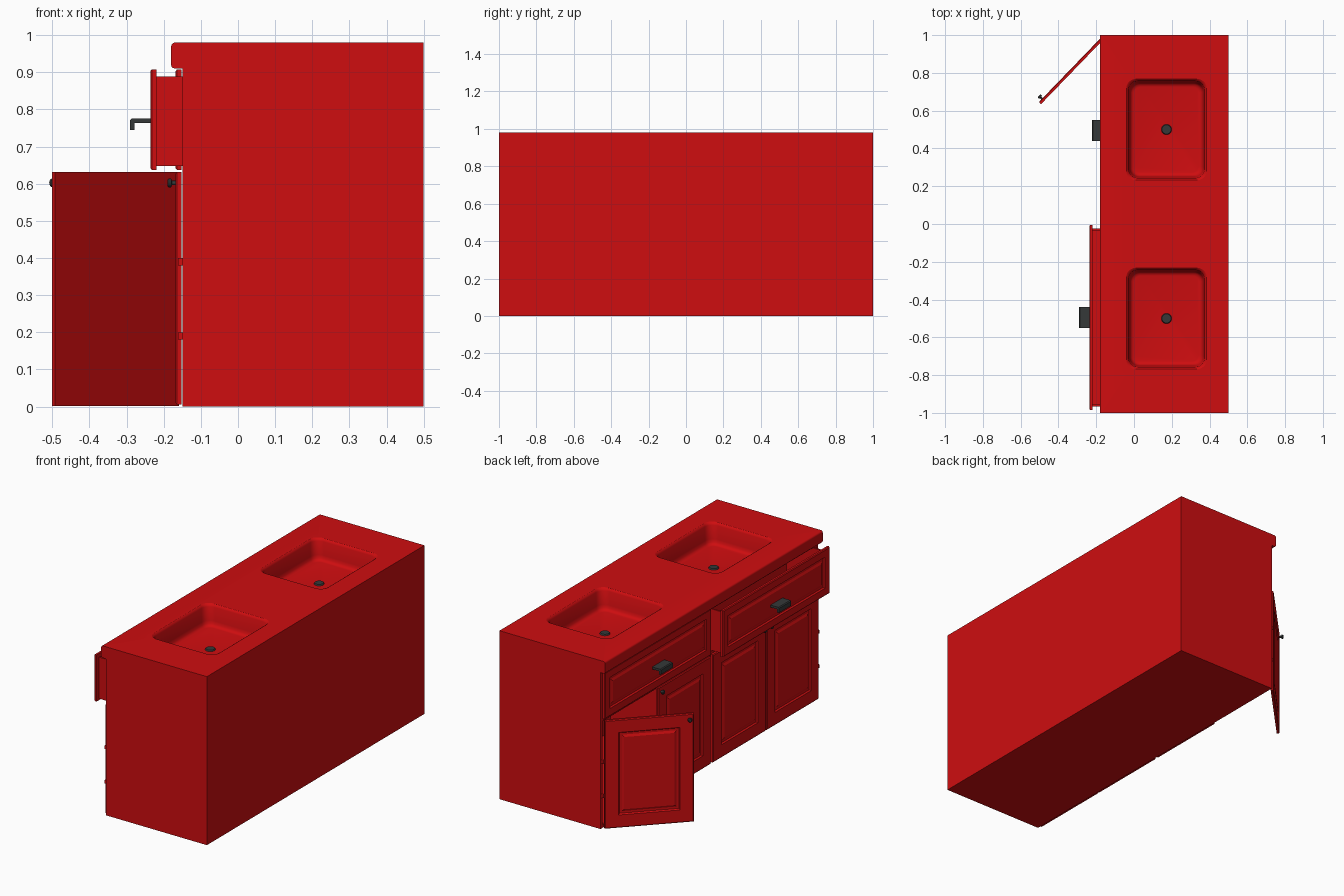
import bpy, bmesh, math
from mathutils import Matrix, Vector

if "Cube" in bpy.data.objects:
    bpy.data.objects.remove(bpy.data.objects["Cube"])


def material(name, rgb):
    m = bpy.data.materials.new(name)
    m.use_nodes = True
    m.diffuse_color = (*rgb, 1)
    m.node_tree.nodes["Principled BSDF"].inputs["Base Color"].default_value = (*rgb, 1)
    return m


RED = material("red paint", (0.62, 0.004, 0.005))
DARK = material("dark metal", (0.035, 0.04, 0.04))


def finish(name, bm, mat, smooth=False):
    mesh = bpy.data.meshes.new(name)
    bm.to_mesh(mesh)
    bm.free()
    mesh.materials.append(mat)
    ob = bpy.data.objects.new(name, mesh)
    bpy.context.collection.objects.link(ob)
    if smooth:
        bpy.ops.object.select_all(action="DESELECT")
        ob.select_set(True)
        bpy.context.view_layer.objects.active = ob
        bpy.ops.object.shade_smooth_by_angle(angle=math.radians(40))
    return ob


def box_bm(x, y, z):
    """Box from three (low, high) ranges."""
    bm = bmesh.new()
    bmesh.ops.create_cube(bm, size=1)
    for v in bm.verts:
        v.co = Vector([a[0] if c < 0 else a[1] for c, a in zip(v.co, (x, y, z))])
    return bm


def box(name, x, y, z, mat=RED):
    return finish(name, box_bm(x, y, z), mat)


def panel(name, x, y, z, border):
    """Front panel facing -x with chamfered rim, groove and raised centre."""
    bm = box_bm(x, y, z)
    bm.faces.ensure_lookup_table()
    front = min(bm.faces, key=lambda f: f.calc_center_median().x)
    for width, depth in ((0.005, 0.0), (border, 0.0), (0.006, -0.008),
                         (0.012, 0.0), (0.012, 0.006)):
        bmesh.ops.inset_region(bm, faces=[front], thickness=width, depth=depth,
                               use_even_offset=True)
    # soften the outer rim
    edge = [v for v in bm.verts if abs(v.co.x - x[0]) < 1e-5
            and (min(abs(v.co.y - s) for s in y) < 1e-5)
            and (min(abs(v.co.z - s) for s in z) < 1e-5)]
    for v in edge:
        v.co.x += 0.004
    return finish(name, bm, RED)


def lathe_x(name, points, y, z):
    """Round part along -x, from (x, radius) points."""
    bm = bmesh.new()
    n = 16
    rings = [[bm.verts.new((px, y + r * math.cos(i * math.tau / n),
                            z + r * math.sin(i * math.tau / n))) for i in range(n)]
             for px, r in points]
    for a, b in zip(rings, rings[1:]):
        for i in range(n):
            j = (i + 1) % n
            bm.faces.new((a[i], a[j], b[j], b[i]))
    bm.faces.new(rings[0])
    bm.faces.new(rings[-1])
    bmesh.ops.recalc_face_normals(bm, faces=bm.faces)
    return finish(name, bm, DARK, True)


def knob(name, x, y, z):
    return lathe_x(name, [(x, .006), (x - .01, .006), (x - .012, .012),
                          (x - .018, .012), (x - .022, .008)], y, z)


def handle(name, x, y):
    """Bent plate pull: flat shelf with a turned-down lip."""
    profile = [(0, .763), (0, .776), (-.05, .776), (-.055, .771),
               (-.055, .745), (-.043, .745), (-.043, .763)]
    bm = bmesh.new()
    f = bm.faces.new([bm.verts.new((x + px, y - .055, pz)) for px, pz in profile])
    ext = bmesh.ops.extrude_face_region(bm, geom=[f])
    bmesh.ops.translate(bm, vec=(0, .11, 0),
                        verts=[g for g in ext["geom"] if isinstance(g, bmesh.types.BMVert)])
    bmesh.ops.recalc_face_normals(bm, faces=bm.faces)
    return finish(name, bm, DARK)


def rounded_loop(bm, cx, cy, hx, hy, z, r):
    loop = []
    for k, (sx, sy) in enumerate(((1, 1), (-1, 1), (-1, -1), (1, -1))):
        for i in range(7):
            a = (k + i / 6) * math.pi / 2
            loop.append(bm.verts.new((cx + sx * (hx - r) + r * math.cos(a),
                                      cy + sy * (hy - r) + r * math.sin(a), z)))
    return loop


def basin_bm(cx, cy, rings, capped_top):
    bm = bmesh.new()
    loops = [rounded_loop(bm, cx, cy, *ring) for ring in rings]
    for a, b in zip(loops, loops[1:]):
        for i in range(len(a)):
            j = (i + 1) % len(a)
            bm.faces.new((a[i], a[j], b[j], b[i]))
    bm.faces.new(loops[-1])
    if capped_top:
        bm.faces.new(loops[0])
        bmesh.ops.recalc_face_normals(bm, faces=bm.faces)
    return bm


# Carcass panels
W = .02
box("right_side", (-.15, .5), (-1, -1 + W), (0, .915))
box("left_side", (-.15, .5), (1 - W, 1), (0, .915))
box("back_panel", (.5 - W, .5), (-1 + W, 1 - W), (0, .915))
box("bottom_panel", (-.15, .5 - W), (-1 + W, 1 - W), (0, W))
box("middle_divider", (-.15, .5 - W), (-W / 2, W / 2), (W, .91))
box("drawer_rail", (-.15, -.13), (-1 + W, 1 - W), (.62, .645))
box("top_rail", (-.15, -.13), (-1 + W, 1 - W), (.89, .915))

# Countertop with rounded front edge and two sink openings
bm = box_bm((-.18, .5), (-1, 1), (.91, .98))
bmesh.ops.bevel(bm, geom=[e for e in bm.edges if all(v.co.x < 0 for v in e.verts)
                          and abs(e.verts[0].co.y - e.verts[1].co.y) > 1],
                offset=.01, segments=3, profile=.5, affect="EDGES")
counter = finish("countertop", bm, RED, True)
CX, HX, HY = .172, .213, .268
for side, cy in (("right", -.5), ("left", .5)):
    cutter = finish("sink_cutter", basin_bm(
        CX, cy, [(HX, HY, 1.1, .05), (HX, HY, .8, .05)], True), RED)
    cutter.hide_render = True
    mod = counter.modifiers.new("sink_hole", "BOOLEAN")
    mod.object, mod.operation, mod.solver = cutter, "DIFFERENCE", "EXACT"
    bpy.context.view_layer.objects.active = counter
    bpy.ops.object.modifier_apply(modifier=mod.name)
    bpy.data.objects.remove(cutter)
    rings = [(HX, HY, .98, .05), (HX - .006, HY - .006, .976, .05),
             (HX - .011, HY - .011, .966, .05), (HX - .018, HY - .018, .89, .05),
             (HX - .022, HY - .022, .873, .048), (HX - .03, HY - .03, .863, .042),
             (HX - .042, HY - .042, .86, .035)]
    finish(side + "_sink_basin", basin_bm(CX, cy, rings, False), RED, True)
    drain = bmesh.new()
    bmesh.ops.create_cone(drain, cap_ends=True, segments=24, radius1=.028, radius2=.024,
                          depth=.008, matrix=Matrix.Translation((CX, cy, .863)))
    finish(side + "_drain", drain, DARK, True)

# Closed doors, with knobs at the meeting edges
FX = (-.168, -.152)
for name, lo, hi, ky in (("outer_right", -.985, -.505, -.53),
                         ("inner_right", -.495, -.01, -.47),
                         ("inner_left", .01, .495, .47)):
    panel(name + "_door", FX, (lo, hi), (.005, .632), .07)
    knob(name + "_knob", FX[0], ky, .602)

# Open door, swung outward about its hinge edge
swing = Matrix.Translation((-.165, .985, 0)) @ Matrix.Rotation(math.radians(-44), 4, "Z")
for part in (panel("open_door", (-.008, .008), (-.48, 0), (.002, .632), .07),
             knob("open_door_knob", -.008, -.455, .602)):
    part.matrix_world = swing
for i, z in enumerate((.19, .39)):
    for side, y in (("left", .988), ("right", -.988)):
        box(f"{side}_hinge_{i + 1}", (-.162, -.15), (y - .006, y + .006), (z - .01, z + .01))

# Drawers: the left one shut, the right one pulled out
for name, y0, y1, out in (("left", .005, .985, 0), ("right", -.985, -.005, .068)):
    panel(name + "_drawer_front", (FX[0] - out, FX[1] - out), (y0, y1), (.637, .908), .04)
    handle(name + "_drawer_handle", FX[0] - out, (y0 + y1) / 2)
    a, b, x0, x1 = y0 + .02, y1 - .02, FX[1] - out, .1 - out
    box(name + "_drawer_floor", (x0, x1), (a, b), (.647, .657))
    box(name + "_drawer_back", (x1 - .01, x1), (a, b), (.657, .84))
    for k, y in enumerate((a, b - .01)):
        box(f"{name}_drawer_wall_{k + 1}", (x0, x1 - .01), (y, y + .01), (.657, .888))
